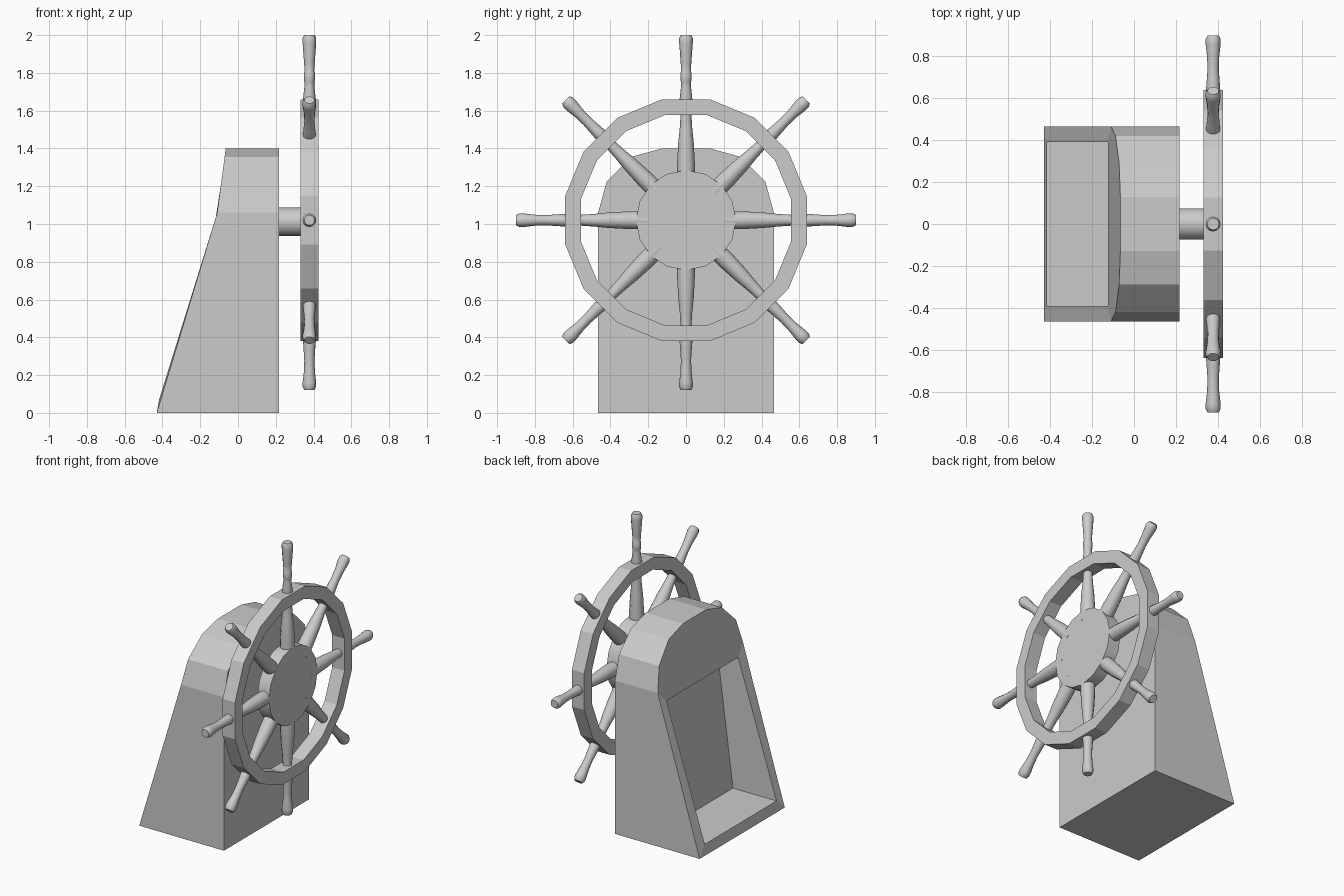
import bpy, bmesh, math
from mathutils import Matrix, Vector

if "Cube" in bpy.data.objects:
    bpy.data.objects.remove(bpy.data.objects["Cube"])

AXLE = Vector((0.378, 0, 1.02))   # wheel centre


def finish(bm, name, smooth=None):
    bmesh.ops.recalc_face_normals(bm, faces=bm.faces)
    me = bpy.data.meshes.new(name)
    bm.to_mesh(me)
    bm.free()
    ob = bpy.data.objects.new(name, me)
    bpy.context.collection.objects.link(ob)
    if smooth:
        bpy.ops.object.select_all(action='DESELECT')
        ob.select_set(True)
        bpy.context.view_layer.objects.active = ob
        bpy.ops.object.shade_smooth_by_angle(angle=math.radians(smooth))
    return ob


def lathe(name, profile, sides, matrix, closed=False, phase=0.0, smooth=None):
    """Revolve (radius, height) points about z, then place with matrix."""
    bm = bmesh.new()
    rings = []
    for r, h in profile:
        rings.append([bm.verts.new(matrix @ Vector((
            r * math.cos(phase + 2 * math.pi * i / sides),
            r * math.sin(phase + 2 * math.pi * i / sides), h))) for i in range(sides)])
    pairs = list(zip(rings, rings[1:]))
    if closed:
        pairs.append((rings[-1], rings[0]))
    else:
        bm.faces.new(rings[0])
        bm.faces.new(rings[-1])
    for a, b in pairs:
        for i in range(sides):
            j = (i + 1) % sides
            bm.faces.new((a[i], a[j], b[j], b[i]))
    return finish(bm, name, smooth)


# Pedestal: arched front, sloping back with a deep recess
bm = bmesh.new()
half = [(0.465, 0), (0.465, 1.06), (0.42, 1.225), (0.29, 1.355), (0.128, 1.40)]
outline = half + [(-y, z) for y, z in reversed(half)]


def back_x(z):
    return -0.43 + 0.32 * z / 1.06 if z <= 1.06 else -0.11 + 0.045 * (z - 1.06) / 0.34


front = [bm.verts.new((0.218, y, z)) for y, z in outline]
back = [bm.verts.new((back_x(z), y, z)) for y, z in outline]
n = len(outline)
bm.faces.new(front)
for i in range(n):
    j = (i + 1) % n
    bm.faces.new((front[i], front[j], back[j], back[i]))
corners = [(0.392, 0.07), (0.392, 0.985), (-0.392, 0.985), (-0.392, 0.07)]
rim = [bm.verts.new((-0.418 if z < 0.5 else -0.125, y, z)) for y, z in corners]
deep = [bm.verts.new((-0.085 if z < 0.5 else 0.034, y, z)) for y, z in corners]
bm.faces.new((back[0], back[1], rim[1], rim[0]))
bm.faces.new((back[-1], back[0], rim[0], rim[3]))
bm.faces.new((back[-2], back[-1], rim[3], rim[2]))
bm.faces.new([rim[1]] + back[1:-1] + [rim[2]])
for i in range(4):
    j = (i + 1) % 4
    bm.faces.new((rim[i], rim[j], deep[j], deep[i]))
bm.faces.new(deep)
finish(bm, "pedestal")

# Axle, hub and rim, all turned about the x axis
along_x = Matrix.Translation(AXLE) @ Matrix.Rotation(math.pi / 2, 4, 'Y')
lathe("axle", [(0.075, -0.17), (0.075, 0.0)], 16,
      Matrix.Translation((0, 0, -0.008)) @ along_x, smooth=40)
lathe("hub", [(0.265, -0.044), (0.265, 0.044)], 16, along_x, smooth=30)
step = math.pi / 16
ro, ri = 0.64 / math.cos(step), 0.557 / math.cos(step)
lathe("wheel_rim", [(ro, -0.047), (ro, 0.047), (ri, 0.047), (ri, -0.047)],
      16, along_x, closed=True, phase=step)

# Eight turned spokes with handles; the top one is longer with a grip band
inner = [(0.047, 0.20), (0.047, 0.30), (0.041, 0.41), (0.033, 0.49), (0.028, 0.57)]
plain = inner + [(0.034, 0.64), (0.031, 0.68), (0.027, 0.74), (0.029, 0.80),
                 (0.036, 0.86), (0.036, 0.882), (0.027, 0.90)]
king = inner + [(0.034, 0.64), (0.026, 0.71), (0.026, 0.73), (0.029, 0.74), (0.029, 0.78),
                (0.025, 0.79), (0.028, 0.83), (0.036, 0.94), (0.036, 0.965), (0.028, 0.98)]
for k in range(8):
    m = Matrix.Translation(AXLE) @ Matrix.Rotation(k * math.pi / 4, 4, 'X')
    lathe("king_spoke" if k == 0 else f"spoke_{k}", king if k == 0 else plain,
          12, m, smooth=35)
